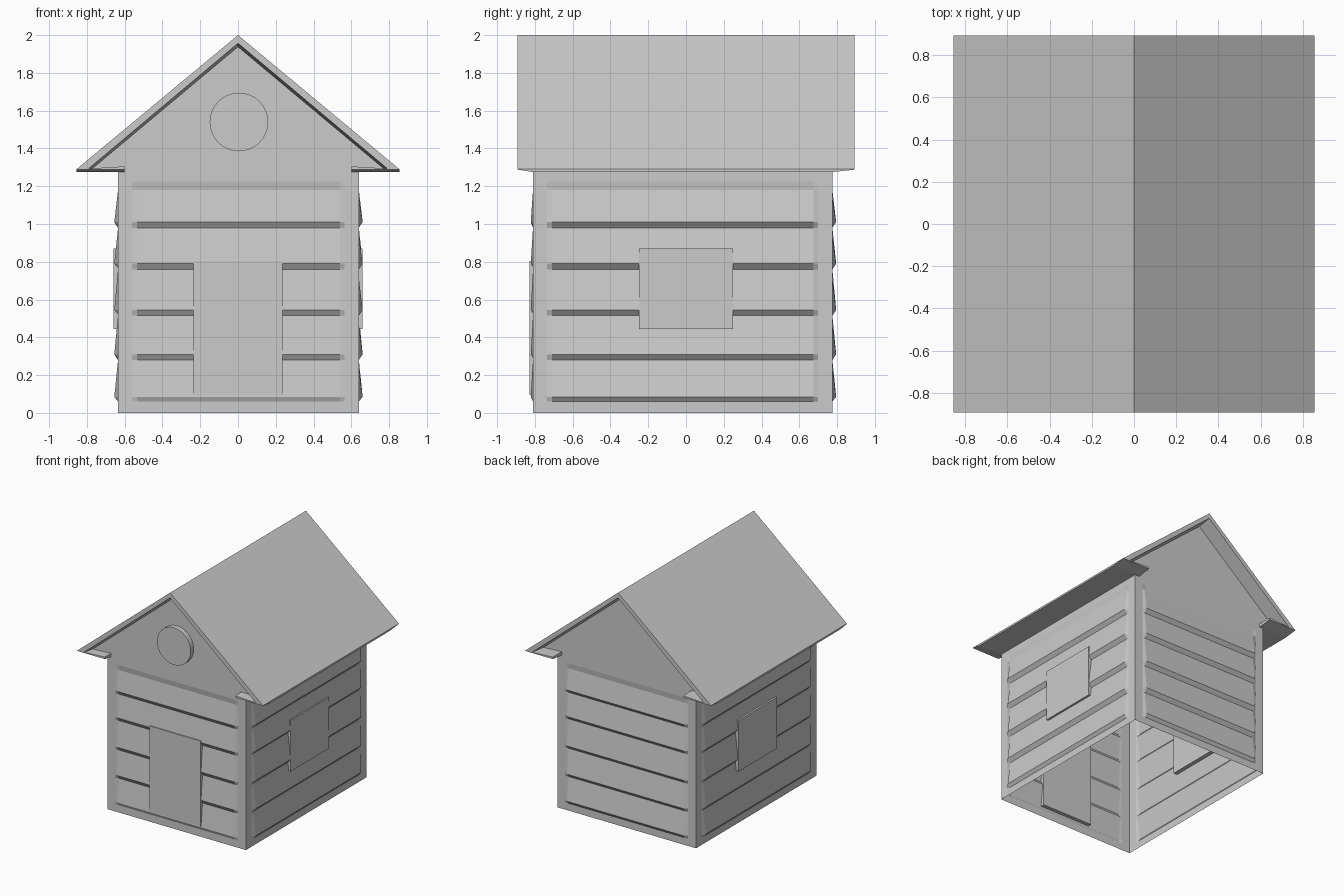
import bpy, math
from mathutils import Vector

cube = bpy.data.objects.get("Cube")
if cube:
    bpy.data.objects.remove(cube, do_unlink=True)

grey = bpy.data.materials.new("plain_grey")
grey.use_nodes = True
GREY = (0.6, 0.6, 0.6, 1)
grey.diffuse_color = GREY
grey.node_tree.nodes["Principled BSDF"].inputs["Base Color"].default_value = GREY

X0, X1, Y0, Y1, TOP = -0.635, 0.64, -0.81, 0.775, 1.28


def make(name, verts, faces):
    mesh = bpy.data.meshes.new(name)
    mesh.from_pydata(verts, [], faces)
    mesh.materials.append(grey)
    obj = bpy.data.objects.new(name, mesh)
    bpy.context.collection.objects.link(obj)
    return obj


def box(name, lo, hi):
    verts = [(x, y, z) for x in (lo[0], hi[0]) for y in (lo[1], hi[1]) for z in (lo[2], hi[2])]
    faces = [(0, 1, 3, 2), (4, 6, 7, 5), (0, 4, 5, 1), (2, 3, 7, 6), (0, 2, 6, 4), (1, 5, 7, 3)]
    return make(name, verts, faces)


def loft(name, sections, caps=True):
    """Join closed cross-sections given as lists of points."""
    n = len(sections[0])
    verts = [p for s in sections for p in s]
    faces = [(r * n + i, r * n + (i + 1) % n, (r + 1) * n + (i + 1) % n, (r + 1) * n + i)
             for r in range(len(sections) - 1) for i in range(n)]
    if caps:
        last = (len(sections) - 1) * n
        faces += [tuple(reversed(range(n))), tuple(range(last, last + n))]
    return make(name, verts, faces)


def clad_wall(name, start, end, back, bulge):
    """Thin wall with a flat frame and overlapping boards between."""
    start, end = Vector(start), Vector(end)
    along = (end - start).normalized()
    out = Vector((along.y, -along.x, 0))
    length = (end - start).length
    cols = [0, 0.075, 0.1, length - 0.1, length - 0.075, length]
    rows = [(0, 0), (0.06, 0)]
    edges = [0.085, 0.31, 0.545, 0.79, 1.01, 1.21]
    for low, high in zip(edges, edges[1:]):
        rows += [(low, bulge), (high - 0.03, -back)]
    rows += [(1.225, 0), (TOP, 0)]
    verts = [start + along * u + out * (d if i in (2, 3) else 0) + Vector((0, 0, z))
             for z, d in rows for i, u in enumerate(cols)]
    n = len(cols)
    faces = [(r * n + i, r * n + i + 1, (r + 1) * n + i + 1, (r + 1) * n + i)
             for r in range(len(rows) - 1) for i in range(n - 1)]
    return make(name, verts, faces)


# Four walls, open underneath
corners = [(X0, Y0, 0), (X1, Y0, 0), (X1, Y1, 0), (X0, Y1, 0)]
for i, (name, back, bulge) in enumerate([("front_wall", 0.008, 0.012), ("left_wall", 0.006, 0.02),
                                         ("back_wall", 0.006, 0.02), ("right_wall", 0.006, 0.02)]):
    clad_wall(name, corners[i], corners[(i + 1) % 4], back, bulge)

# Gables
for name, y, order in (("front_gable", Y0, 1), ("back_gable", Y1, -1)):
    outline = [(X0, y, TOP), (X1, y, TOP), (0.79, y, 1.295), (0, y, 1.95), (-0.79, y, 1.295)]
    make(name, outline[::order], [tuple(range(5))])

# Roof, with an underside that slopes in towards the gables
def roof_section(y, ix, iz):
    return [(x, y, z) for x, z in ((-0.855, 1.29), (0, 2), (0.855, 1.29),
                                   (ix, 1.29), (0, iz), (-ix, 1.29))]


outer, inner = (0.795, 1.957), (0.775, 1.938)
loft("roof", [roof_section(-0.893, *outer), roof_section(Y0, *inner),
              roof_section(Y1, *inner), roof_section(0.893, *outer)])

# Eave soffits
for name, s in (("left_soffit", 1), ("right_soffit", -1)):
    def section(y, bottom):
        pts = [(0.855 * s, y, 1.29), (0.855 * s, y, bottom), (0.6 * s, y, bottom), (0.6 * s, y, 1.305)]
        return pts[::s]
    loft(name, [section(-0.893, 1.288), section(Y0, 1.275), section(Y1, 1.275), section(0.893, 1.288)])

# Door and windows
box("door", (-0.235, Y0 - 0.018, 0.095), (0.235, Y0 + 0.02, 0.805))
box("left_window", (X1 - 0.03, -0.25, 0.445), (0.66, 0.25, 0.87))
box("right_window", (-0.66, -0.25, 0.445), (X0 + 0.03, 0.25, 0.87))

# Round vent on the front gable
def ring(y):
    return [(0.005 + 0.155 * math.cos(a), y, 1.54 + 0.155 * math.sin(a))
            for a in (math.tau * k / 32 for k in range(32))]


loft("gable_vent", [ring(Y0 - 0.04), ring(Y0 + 0.01)])

# Consistent normals on the closed parts
import bmesh
for obj in bpy.context.collection.objects:
    if obj.type == 'MESH' and not obj.name.endswith(("_wall", "_gable")):
        bm = bmesh.new()
        bm.from_mesh(obj.data)
        bmesh.ops.recalc_face_normals(bm, faces=bm.faces)
        bm.to_mesh(obj.data)
        bm.free()
